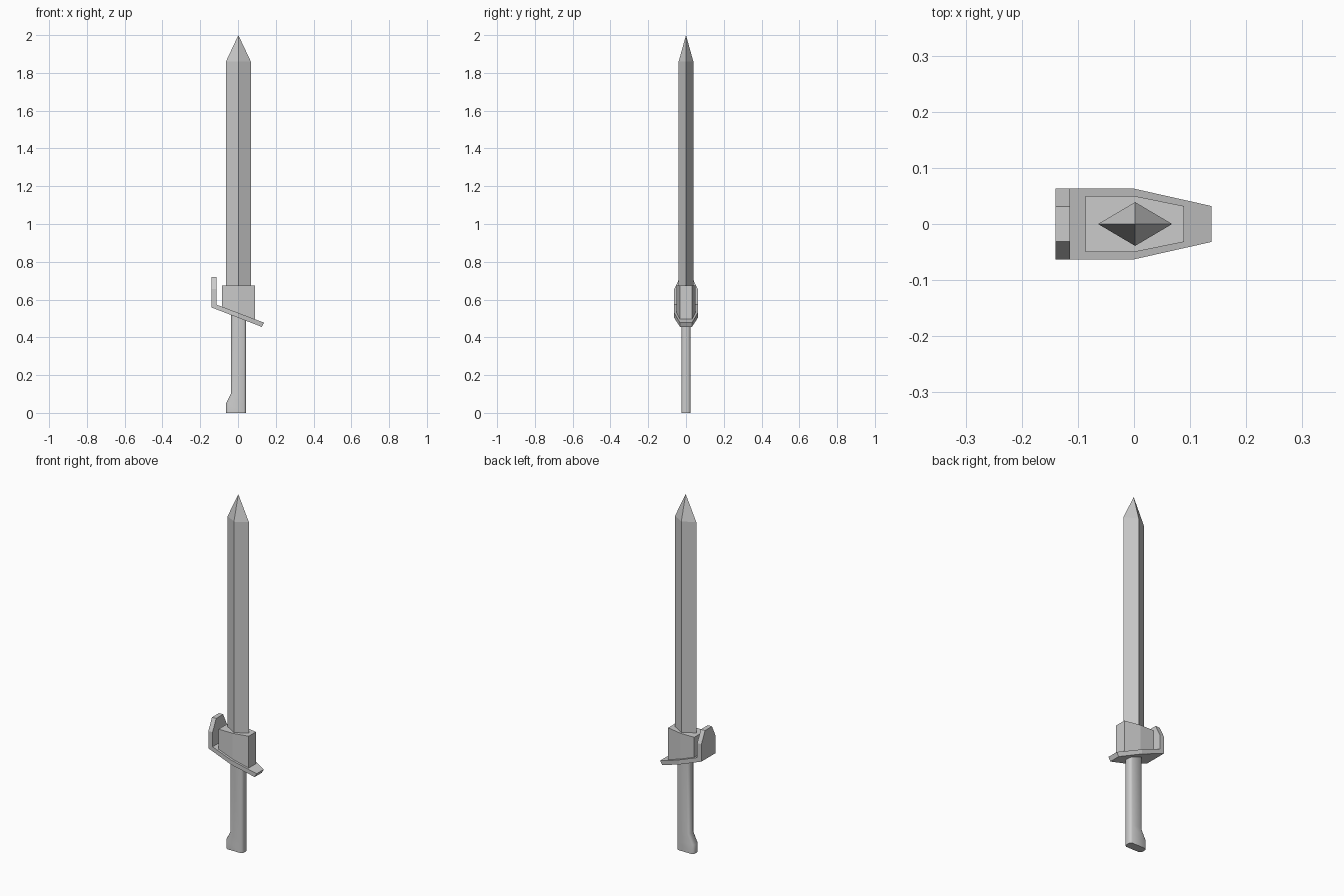
import bpy, bmesh, math

if "Cube" in bpy.data.objects:
    bpy.data.objects.remove(bpy.data.objects["Cube"])


def loft(name, rings, tip=None):
    """Skin a stack of equal-count rings, capping the ends (or closing to a tip)."""
    bm = bmesh.new()
    rows = [[bm.verts.new(p) for p in r] for r in rings]
    n = len(rows[0])
    for a, b in zip(rows, rows[1:]):
        for i in range(n):
            j = (i + 1) % n
            bm.faces.new((a[i], a[j], b[j], b[i]))
    bm.faces.new(rows[0][::-1])
    if tip:
        t = bm.verts.new(tip)
        for i in range(n):
            bm.faces.new((rows[-1][i], rows[-1][(i + 1) % n], t))
    else:
        bm.faces.new(rows[-1])
    bmesh.ops.recalc_face_normals(bm, faces=bm.faces)
    mesh = bpy.data.meshes.new(name)
    bm.to_mesh(mesh)
    bm.free()
    obj = bpy.data.objects.new(name, mesh)
    bpy.context.collection.objects.link(obj)
    return obj


def mirrored(half):
    """Close a half outline of (a, b) points by mirroring b."""
    return half + [(a, -b) for a, b in reversed(half)]


def plate_top(x):
    return 0.530 - 0.38 * x


def plate_bottom(x):
    return 0.504 - 0.385 * x


# Blade: diamond section with a pointed tip
diamond = [(0.068, 0), (0.002, 0.039), (-0.064, 0), (0.002, -0.039)]
loft("blade", [[(x, y, z) for x, y in diamond] for z in (0.665, 1.86)],
     tip=(0.002, 0, 2.0))

# Collar block: flat top, sloping underside resting on the guard plate
collar = mirrored([(-0.086, 0.050), (0.0, 0.050), (0.089, 0.032)])
loft("collar", [[(x, y, plate_top(x) - 0.004) for x, y in collar],
                [(x, y, 0.675) for x, y in collar]])

# Sloping guard plate, tapered toward one end
low = mirrored([(-0.14, 0.063), (0.0, 0.063), (0.126, 0.032)])
high = mirrored([(-0.114, 0.063), (0.0, 0.063), (0.138, 0.032)])
loft("guard_plate", [[(x, y, plate_bottom(x)) for x, y in low],
                     [(x, y, plate_top(x)) for x, y in high]])

# Upright guard with clipped top corners, mitred to the plate
rings = []
for x, base in ((-0.14, plate_bottom(-0.14)), (-0.114, plate_top(-0.114))):
    rings.append([(x, y, z) for z, y in
                  mirrored([(base, 0.063), (0.655, 0.063), (0.72, 0.031)])])
loft("guard_upright", rings)

# Grip with rounded corners, flaring on one side into the pommel
def grip_section(left, right=0.043):
    corner = [(0.0, 0.010), (0.004, 0.019), (0.013, 0.024)]
    return mirrored([(left + d, y) for d, y in corner] +
                    [(right - d, y) for d, y in reversed(corner)])


rings = [[(x, y, z) for x, y in grip_section(left)]
         for z, left in ((0, -0.063), (0.05, -0.063), (0.105, -0.036))]
rings.append([(x, y, plate_bottom(x) + 0.006) for x, y in grip_section(-0.036)])
grip = loft("grip", rings)
bpy.context.view_layer.objects.active = grip
grip.select_set(True)
bpy.ops.object.shade_smooth_by_angle(angle=math.radians(40))
